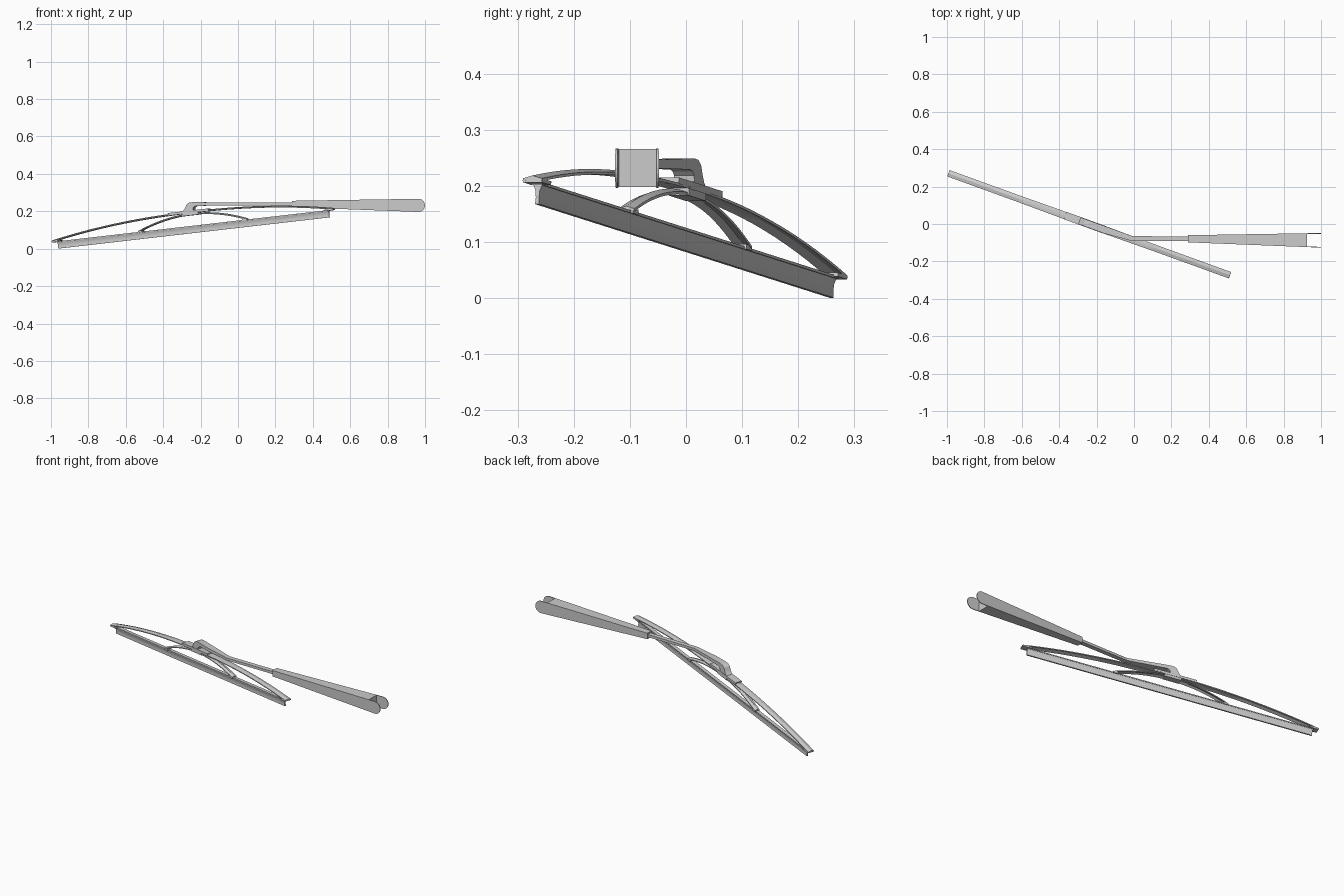
import bpy, bmesh, math
from mathutils import Vector, Matrix

if "Cube" in bpy.data.objects:
    bpy.data.objects.remove(bpy.data.objects["Cube"])

# Blade frame: u along the blade, v across, w upward
U = Vector((1.45, -0.525, 0.167)).normalized()
V = Vector((0.34, 0.94, 0)).normalized()
W = U.cross(V)
O = Vector((-0.235, -0.003, 0.084))


def blade(u, v, w):
    return O + U * u + V * v + W * w


def loft(name, rings, smooth=True):
    """Skin a list of equal-sized closed rings and cap both ends."""
    bm = bmesh.new()
    rows = [[bm.verts.new(p) for p in r] for r in rings]
    n = len(rows[0])
    for a, b in zip(rows, rows[1:]):
        for i in range(n):
            j = (i + 1) % n
            bm.faces.new((a[i], a[j], b[j], b[i]))
    bm.faces.new(rows[0][::-1])
    bm.faces.new(rows[-1])
    bmesh.ops.recalc_face_normals(bm, faces=bm.faces)
    me = bpy.data.meshes.new(name)
    bm.to_mesh(me)
    bm.free()
    ob = bpy.data.objects.new(name, me)
    bpy.context.collection.objects.link(ob)
    if smooth:
        bpy.ops.object.select_all(action='DESELECT')
        ob.select_set(True)
        bpy.context.view_layer.objects.active = ob
        bpy.ops.object.shade_smooth_by_angle(angle=math.radians(30))
    return ob


def blade_box(name, u0, u1, hw, w0, w1):
    prof = [(-hw, w0), (hw, w0), (hw, w1), (-hw, w1)]
    return loft(name, [[blade(u, v, w) for v, w in prof] for u in (u0, u1)], False)


def bow(name, half, w_end, w_top, hw, mid_hw, power):
    """Arched strip with a shallow ridged section."""
    rings, n, t = [], 28, 0.005
    for i in range(n + 1):
        s = -1 + 2 * i / n
        w = w_end + (w_top - w_end) * (1 - abs(s) ** power)
        h = mid_hw + (hw - mid_hw) * min(1, abs(s) * 2)
        sec = [(-h, -t), (0, 0), (h, -t), (h, -2 * t), (0, -t), (-h, -2 * t)]
        rings.append([blade(s * half, v, w + d) for v, d in sec])
    return loft(name, rings)


# Rubber wiping edge, slightly waisted, and its thin backing rail
half = [(0.008, 0.034), (0.004, 0.024), (0.003, 0.012), (0.004, 0.0)]
prof = half + [(-v, w) for v, w in reversed(half)]
loft("rubber_blade", [[blade(u, v, w) for v, w in prof] for u in (-0.775, 0.775)])
blade_box("backing_rail", -0.78, 0.78, 0.010, 0.034, 0.039)

# Large and small bows with end claws
bow("main_bow", 0.805, 0.048, 0.117, 0.018, 0.021, 2.2)
bow("small_bow", 0.31, 0.047, 0.107, 0.015, 0.017, 2.0)
for s, tag in ((-1, "left"), (1, "right")):
    blade_box("end_claw_" + tag, s * 0.755, s * 0.803, 0.018, 0.036, 0.043)
    blade_box("small_claw_" + tag, s * 0.285, s * 0.312, 0.014, 0.034, 0.043)

# Clip plate on top of the main bow
blade_box("clip_plate", -0.13, 0.10, 0.021, 0.110, 0.121)
blade_box("clip_block", -0.05, 0.04, 0.019, 0.095, 0.112)

# Hook: side outline extruded across the blade
H = Vector((U.x, U.y, 0)).normalized()
outline = [(0.09, 0.248), (0.0, 0.249), (-0.022, 0.246), (-0.036, 0.236),
           (-0.043, 0.220), (-0.052, 0.205), (-0.068, 0.192), (-0.005, 0.192),
           (0.07, 0.202), (0.07, 0.212), (0.01, 0.204), (0.0, 0.208),
           (0.001, 0.218), (0.009, 0.226), (0.022, 0.229), (0.09, 0.230)]
base = Vector((O.x, O.y, 0))
loft("hook", [[base + H * a + V * v + Vector((0, 0, z)) for a, z in outline]
              for v in (-0.019, 0.019)])

# Arm rod: along the blade, then bent toward +x
p0 = base + H * 0.085
stations = [(p0, V, 0.019, 0.230, 0.248),
            (Vector((-0.01, -0.078, 0)), Vector((0.17, 0.98, 0)), 0.013, 0.232, 0.246),
            (Vector((0.32, -0.079, 0)), Vector((0, 1, 0)), 0.013, 0.231, 0.246)]
rings = []
for p, side, h, z0, z1 in stations:
    rings.append([p + side * s * h + Vector((0, 0, z))
                  for s, z in ((-1, z0), (1, z0), (1, z1), (-1, z1))])
loft("arm_rod", rings, False)


# Tapered arm housing
def section(x, y, h, z0, z1):
    return [(x, y - h, z0), (x, y + h, z0), (x, y + h, z1), (x, y - h, z1)]


loft("arm_housing", [section(0.29, -0.079, 0.018, 0.222, 0.256),
                     section(0.925, -0.0865, 0.036, 0.198, 0.266)], False)

# Rounded side cheeks that run past the housing end
side = [(0.29, 0.222)]
for i in range(13):
    a = -math.pi / 2 + math.pi * i / 12
    side.append((0.965 + 0.035 * math.cos(a), 0.2315 + 0.035 * math.sin(a)))
side.append((0.29, 0.256))


def cheek_y(x, s, off):
    t = (x - 0.29) / 0.635
    return -0.079 - 0.0075 * t + s * (0.018 + 0.018 * t + off)


for s, tag in ((-1, "front"), (1, "back")):
    loft("cheek_" + tag, [[(x, cheek_y(x, s, off), z) for x, z in side]
                          for off in (-0.003, 0.001)], False)
